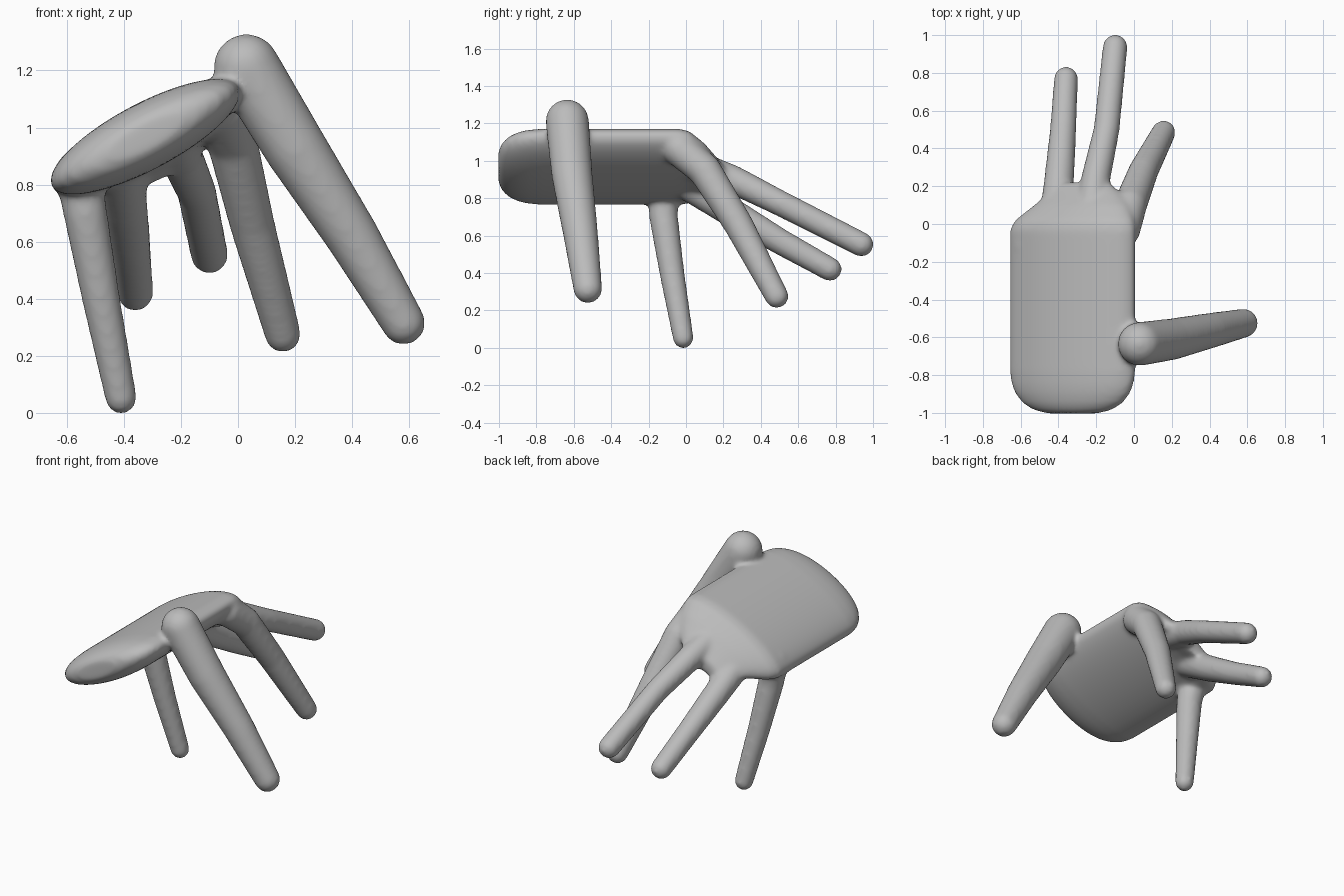
import bpy, bmesh, math
from mathutils import Vector, Matrix

if "Cube" in bpy.data.objects:
    bpy.data.objects.remove(bpy.data.objects["Cube"])

grey = bpy.data.materials.new("plain_grey")
grey.diffuse_color = (0.5, 0.5, 0.5, 1)
grey.use_nodes = True
grey.node_tree.nodes["Principled BSDF"].inputs["Base Color"].default_value = grey.diffuse_color

bm = bmesh.new()
TILT, HALF_W, HALF_T, SIDES = math.radians(28), 0.372, 0.116, 64


def palm(sections):
    """Loft a tilted ellipse; each section is y, scale, centre x, centre z."""
    rings = []
    for y, s, cx, cz in sections:
        ring = []
        for i in range(SIDES):
            a = 2 * math.pi * i / SIDES
            u, v = HALF_W * s * math.cos(a), HALF_T * s * math.sin(a)
            ring.append(bm.verts.new((cx + u * math.cos(TILT) - v * math.sin(TILT), y,
                                      cz + u * math.sin(TILT) + v * math.cos(TILT))))
        rings.append(ring)
    for a, b in zip(rings, rings[1:]):
        for i in range(SIDES):
            j = (i + 1) % SIDES
            bm.faces.new((a[i], a[j], b[j], b[i]))
    bm.faces.new(rings[0][::-1])
    bm.faces.new(rings[-1])


def finger(joints):
    """Tapered limb: a ball at each joint and a cone between neighbours."""
    for x, y, z, r in joints:
        bmesh.ops.create_uvsphere(bm, u_segments=32, v_segments=16, radius=r + 0.004,
                                  matrix=Matrix.Translation((x, y, z)))
    for a, b in zip(joints, joints[1:]):
        p, q = Vector(a[:3]), Vector(b[:3])
        turn = (q - p).to_track_quat('Z', 'Y').to_matrix().to_4x4()
        bmesh.ops.create_cone(bm, cap_ends=True, segments=32, radius1=a[3] + 0.004,
                              radius2=b[3] + 0.004, depth=(q - p).length,
                              matrix=Matrix.Translation((p + q) / 2) @ turn)


# palm slab with rounded wrist end and narrowing knuckle end
C = (-0.325, 0.968)
palm([(-1.003, 0.40, *C), (-0.985, 0.62, *C), (-0.95, 0.79, *C), (-0.90, 0.91, *C),
      (-0.85, 0.97, *C), (-0.78, 1, *C), (-0.03, 1, *C), (0.02, 0.95, -0.315, 0.965),
      (0.10, 0.75, -0.28, 0.94), (0.17, 0.55, -0.26, 0.90), (0.22, 0.40, -0.26, 0.87)])
# thumb
finger([(0.03, -0.635, 1.212, 0.112), (0.2, -0.61, 0.93, 0.106),
        (0.4, -0.565, 0.62, 0.09), (0.58, -0.525, 0.315, 0.073)])
# index
finger([(-0.06, -0.03, 1.06, 0.09), (-0.02, 0.1, 0.95, 0.085),
        (0.05, 0.28, 0.66, 0.075), (0.157, 0.485, 0.275, 0.06)])
# middle
finger([(-0.24, -0.03, 1.0, 0.085), (-0.2, 0.25, 0.9, 0.073),
        (-0.145, 0.5, 0.775, 0.065), (-0.1, 0.938, 0.553, 0.062)])
# ring
finger([(-0.42, -0.03, 0.9, 0.085), (-0.395, 0.25, 0.72, 0.075),
        (-0.375, 0.5, 0.57, 0.066), (-0.36, 0.77, 0.42, 0.06)])
# little
finger([(-0.56, -0.12, 0.84, 0.078), (-0.535, -0.12, 0.7, 0.073),
        (-0.48, -0.075, 0.4, 0.063), (-0.41, -0.015, 0.052, 0.052)])

bmesh.ops.recalc_face_normals(bm, faces=bm.faces)
mesh = bpy.data.meshes.new("hand")
bm.to_mesh(mesh)
bm.free()
hand = bpy.data.objects.new("hand", mesh)
bpy.context.collection.objects.link(hand)
mesh.materials.append(grey)

# fuse the parts into one skin and soften the joins
fuse = hand.modifiers.new("fuse", 'REMESH')
fuse.mode = 'VOXEL'
fuse.voxel_size = 0.013
fuse.use_smooth_shade = True
soften = hand.modifiers.new("soften", 'SMOOTH')
soften.factor = 0.5
soften.iterations = 14
bpy.context.view_layer.objects.active = hand
hand.select_set(True)
for m in ("fuse", "soften"):
    bpy.ops.object.modifier_apply(modifier=m)
bpy.ops.object.shade_smooth()
